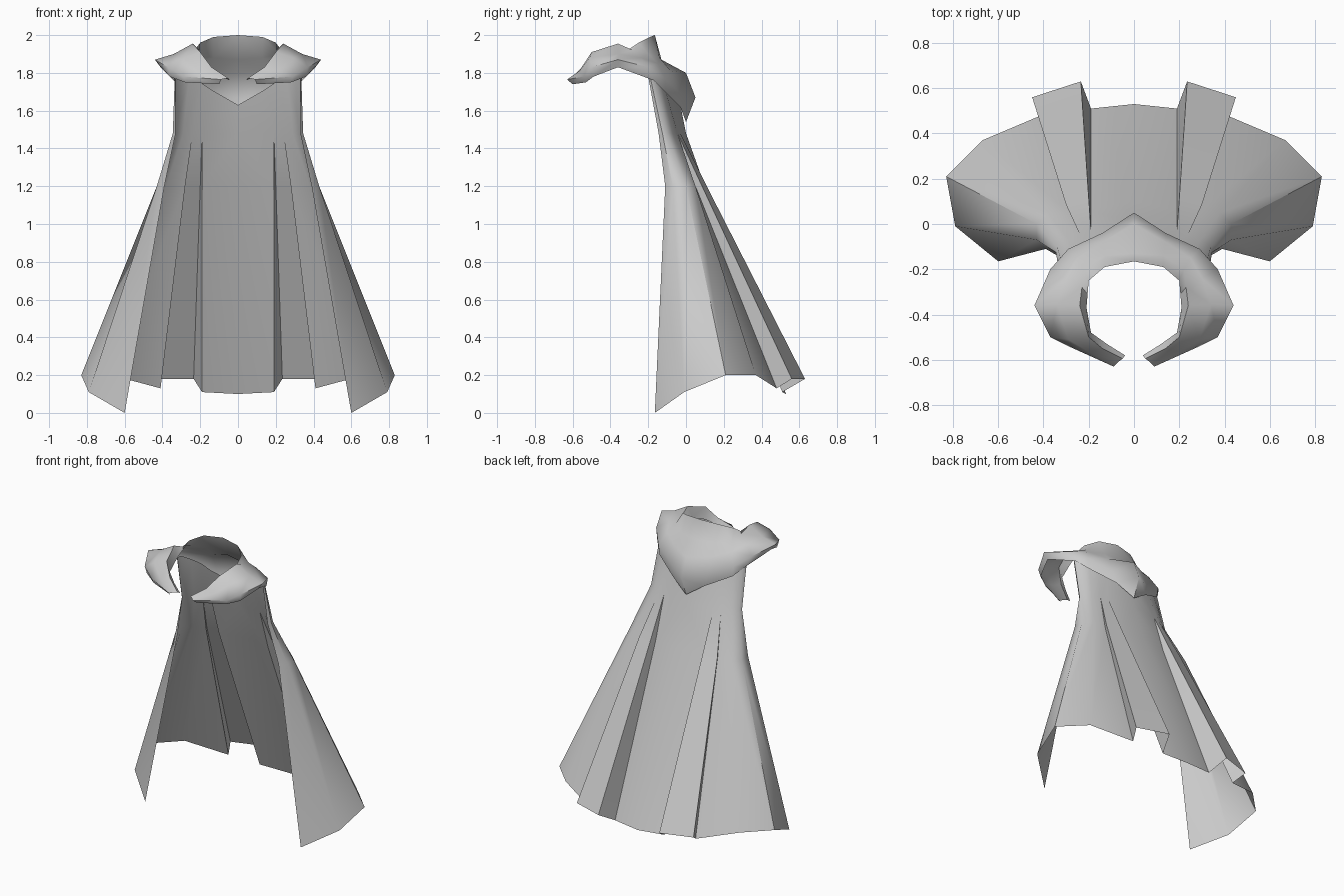
import bpy, bmesh


def sheet(name, rows, angle):
    """Skin a grid of points for the right half, then mirror it across x = 0."""
    bm = bmesh.new()
    grid = [[bm.verts.new(p) for p in row] for row in rows]
    for a, b in zip(grid, grid[1:]):
        for i in range(len(a) - 1):
            bm.faces.new((a[i], a[i + 1], b[i + 1], b[i]))
    bmesh.ops.remove_doubles(bm, verts=bm.verts, dist=0.001)
    # mirrored half, welded along the centre line
    bmesh.ops.mirror(bm, geom=bm.verts[:] + bm.edges[:] + bm.faces[:],
                     axis='X', merge_dist=0.001)
    bmesh.ops.recalc_face_normals(bm, faces=bm.faces)
    mesh = bpy.data.meshes.new(name)
    bm.to_mesh(mesh)
    bm.free()
    obj = bpy.data.objects.new(name, mesh)
    bpy.context.collection.objects.link(obj)
    bpy.ops.object.select_all(action='DESELECT')
    obj.select_set(True)
    bpy.context.view_layer.objects.active = obj
    bpy.ops.object.shade_smooth_by_angle(angle=angle)
    return obj


# Cape: neckline, chest, waist and ragged hem, each from centre back to front edge
neck = [(0, -.03, 1.63), (.14, -.10, 1.71), (.14, -.10, 1.71), (.20, -.12, 1.75),
        (.20, -.12, 1.75), (.26, -.14, 1.77), (.32, -.17, 1.79), (.335, -.19, 1.78),
        (.33, -.20, 1.78)]
chest = [(0, 0), (.19, -.03), (.19, -.03), (.24, -.045), (.24, -.045), (.29, -.07),
         (.34, -.10), (.345, -.125), (.33, -.145)]
waist = [(0, .10), (.19, .06), (.20, .11), (.30, .085), (.28, .05), (.38, .05),
         (.43, 0), (.43, -.07), (.39, -.11)]
hem = [(0, .53, .10), (.19, .51, .11), (.235, .63, .18), (.45, .56, .18),
       (.41, .48, .13), (.67, .37, .20), (.83, .21, .20), (.79, -.01, .11),
       (.60, -.165, 0)]
sheet("cape", [neck, [(x, y, 1.48) for x, y in chest],
               [(x, y, 1.2) for x, y in waist], hem], 0.8)

# Mantle: cross-sections from rim to outer edge, from centre back round to the front tip
mantle = [
    [(0, -.165, 2.0), (0, -.13, 1.87), (0, 0, 1.80), (0, .05, 1.67), (0, 0, 1.54)],
    [(.13, -.19, 1.99), (.13, -.14, 1.88), (.14, -.08, 1.81), (.14, -.04, 1.70), (.12, -.03, 1.62)],
    [(.20, -.25, 1.96), (.22, -.20, 1.90), (.25, -.15, 1.85), (.29, -.11, 1.77), (.28, -.11, 1.70)],
    [(.205, -.31, 1.92), (.23, -.28, 1.92), (.30, -.24, 1.88), (.37, -.20, 1.83), (.34, -.17, 1.76)],
    [(.21, -.37, 1.88), (.24, -.36, 1.955), (.34, -.355, 1.90), (.44, -.36, 1.87), (.41, -.36, 1.83)],
    [(.19, -.48, 1.83), (.20, -.50, 1.91), (.29, -.51, 1.88), (.37, -.50, 1.83), (.36, -.49, 1.78)],
    [(.12, -.53, 1.79), (.14, -.55, 1.83), (.20, -.565, 1.81), (.29, -.54, 1.78), (.28, -.53, 1.75)],
    [(.04, -.58, 1.76), (.05, -.595, 1.77), (.07, -.61, 1.77), (.09, -.63, 1.765), (.10, -.60, 1.74)],
]
sheet("shoulder_mantle", mantle, 1.0)
